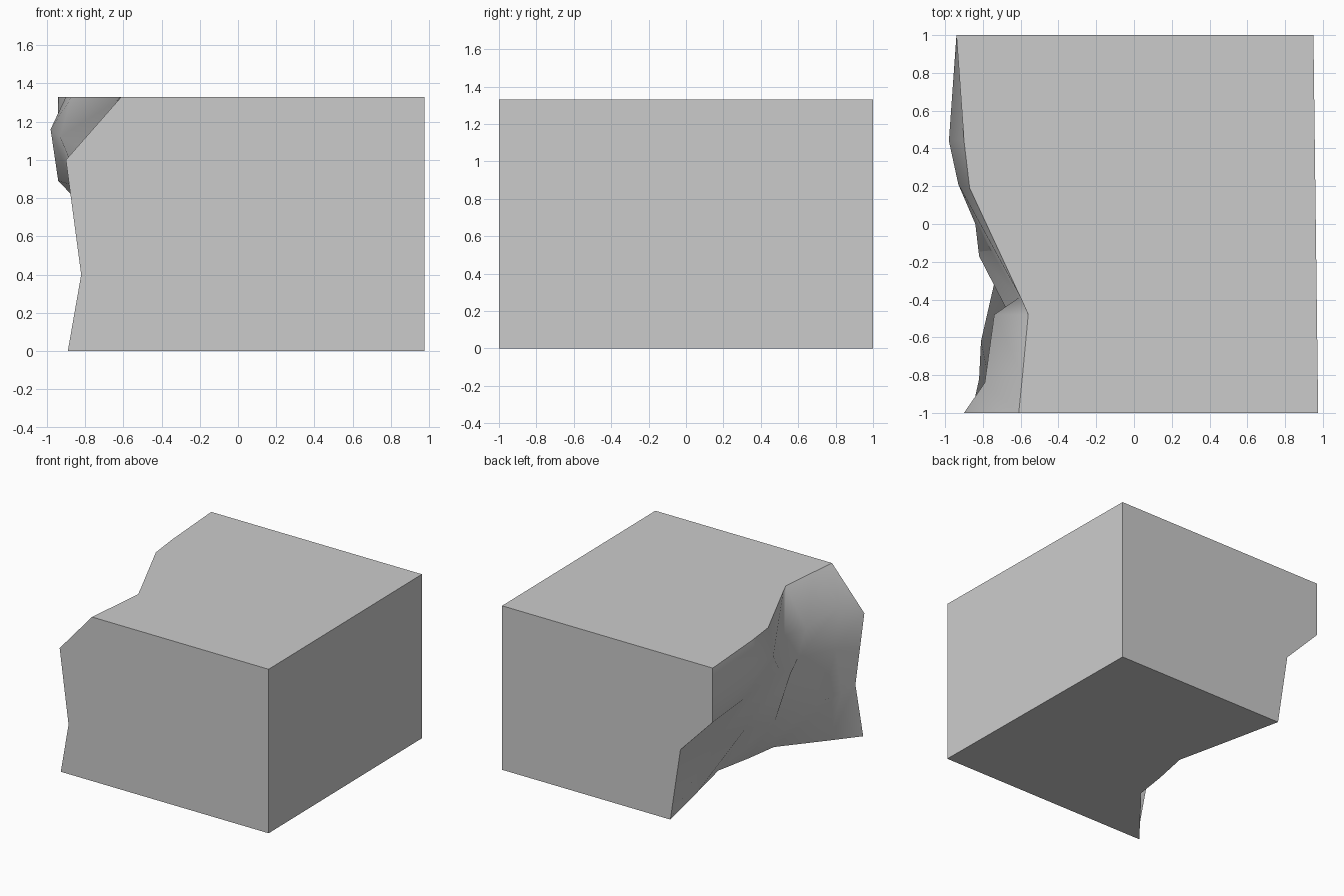
import bpy
import bmesh

default_cube = bpy.data.objects.get("Cube")
if default_cube:
    bpy.data.objects.remove(default_cube, do_unlink=True)

HEIGHT = 1.33

# Stone material
stone = bpy.data.materials.new("stone_grey")
stone.use_nodes = True
stone_colour = (0.6, 0.6, 0.6, 1)
stone.diffuse_color = stone_colour
shader = next(n for n in stone.node_tree.nodes if n.type == "BSDF_PRINCIPLED")
shader.inputs["Base Color"].default_value = stone_colour

# Broken side: cross-sections from front to back, each from top to bottom
front_edge = [(-.61, -1, HEIGHT), (-.9, -1, 1), (-.86, -1, .7), (-.82, -1, .4), (-.89, -1, 0)]
front_bulge = [(-.59, -.8, HEIGHT), (-.79, -.84, 1.09), (-.77, -.82, .75), (-.82, -.82, .4), (-.73, -.8, 0)]
hollow = [(-.56, -.48, HEIGHT), (-.74, -.48, 1.03), (-.64, -.52, .75), (-.81, -.62, .42), (-.46, -.47, 0)]
spur = [(-.6, -.39, HEIGHT), (-.61, -.39, .97), (-.82, -.17, .81), (-.7, -.14, .4), (-.42, -.2, 0)]
middle = [(-.87, .19, HEIGHT), (-.93, .21, 1.12), (-.84, 0, .9), (-.6, .1, .4), (-.36, .1, 0)]
overhang = [(-.9, .44, HEIGHT), (-.98, .44, 1.16), (-.87, .5, .87), (-.64, .5, .5), (-.45, .5, 0)]
back_edge = [(-.94, 1, HEIGHT), (-.94, 1, 1.1), (-.94, 1, .89), (-.65, 1, .59), (-.56, 1, 0)]
sections = [front_edge, front_bulge, hollow, spur, middle, overhang, back_edge]

bm = bmesh.new()
grid = [[bm.verts.new(point) for point in section] for section in sections]

# Rough rock skin joining neighbouring cross-sections
for near, far in zip(grid, grid[1:]):
    for row in range(len(near) - 1):
        face = bm.faces.new((near[row], far[row], far[row + 1], near[row + 1]))
        face.smooth = True

# Straight corners on the opposite side
front_top, front_bottom = [bm.verts.new((.975, -1, z)) for z in (HEIGHT, 0)]
back_top, back_bottom = [bm.verts.new((.95, 1, z)) for z in (HEIGHT, 0)]

# Clean cut planes closing the block
flat_outlines = [
    grid[0] + [front_bottom, front_top],
    grid[-1] + [back_bottom, back_top],
    [section[0] for section in grid] + [back_top, front_top],
    [section[-1] for section in grid] + [back_bottom, front_bottom],
    [front_top, front_bottom, back_bottom, back_top],
]
for outline in flat_outlines:
    bm.faces.new(outline)

bmesh.ops.recalc_face_normals(bm, faces=bm.faces[:])

# Keep a crisp edge wherever a cut plane meets another surface
for edge in bm.edges:
    edge.smooth = all(face.smooth for face in edge.link_faces)

mesh = bpy.data.meshes.new("rock_block")
bm.to_mesh(mesh)
bm.free()
mesh.materials.append(stone)
rock_block = bpy.data.objects.new("rock_block", mesh)
bpy.context.collection.objects.link(rock_block)
